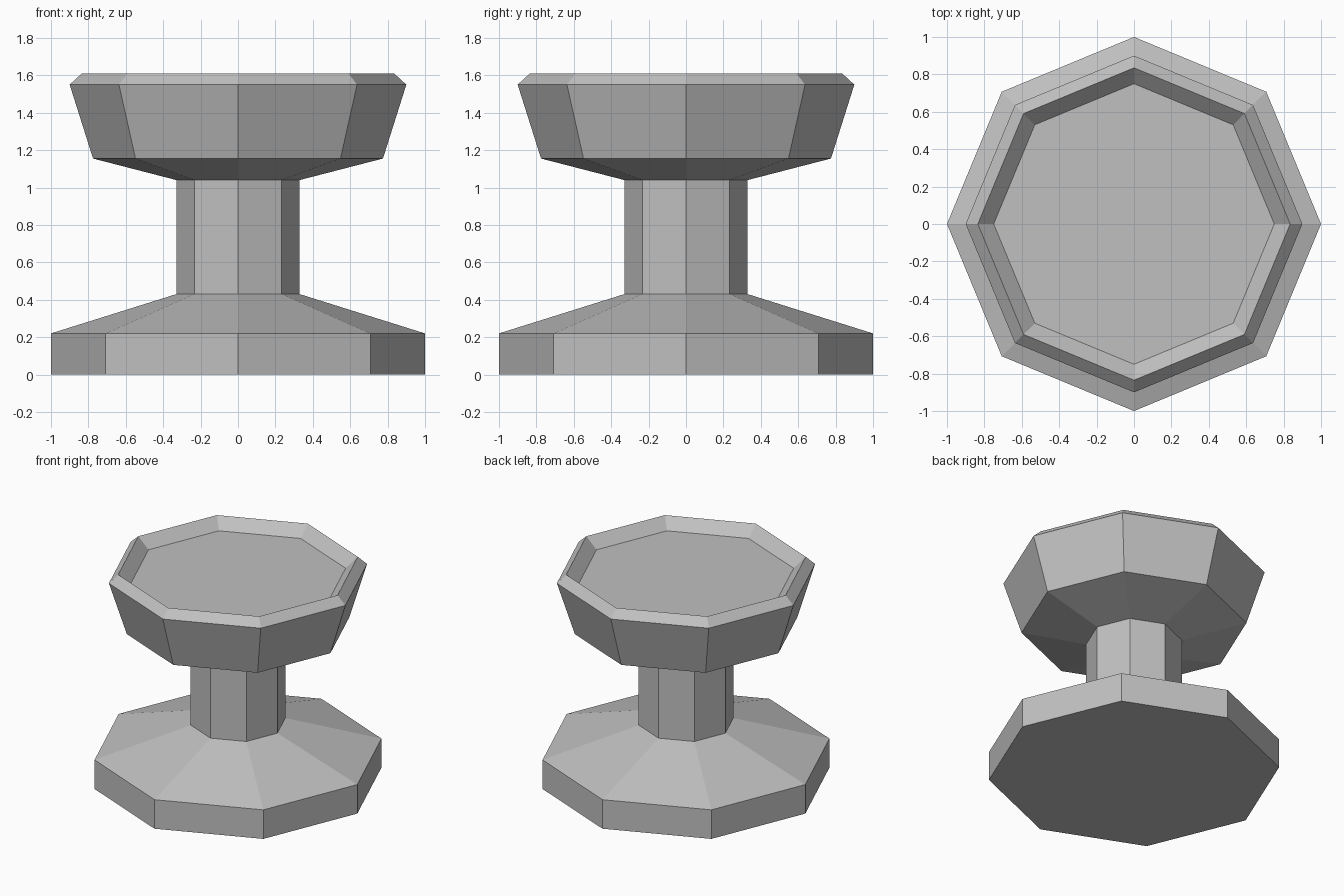
import bpy
import bmesh
from math import cos, sin, tau

cube = bpy.data.objects.get("Cube")
if cube:
    bpy.data.objects.remove(cube, do_unlink=True)

SIDES = 8

stone = bpy.data.materials.new("light_grey_stone")
stone.use_nodes = True
grey = (0.53, 0.53, 0.53, 1.0)
stone.diffuse_color = grey
bsdf = next(n for n in stone.node_tree.nodes if n.type == 'BSDF_PRINCIPLED')
bsdf.inputs["Base Color"].default_value = grey


def lathe(name, profile):
    """Flat-sided solid from (radius, height) rings, capped at both ends."""
    bm = bmesh.new()
    rings = [[bm.verts.new((r * cos(tau * i / SIDES), r * sin(tau * i / SIDES), z))
              for i in range(SIDES)] for r, z in profile]
    for low, high in zip(rings, rings[1:]):
        for i in range(SIDES):
            j = (i + 1) % SIDES
            bm.faces.new((low[i], low[j], high[j], high[i]))
    bm.faces.new(rings[0][::-1])
    bm.faces.new(rings[-1])
    mesh = bpy.data.meshes.new(name)
    bm.to_mesh(mesh)
    bm.free()
    mesh.materials.append(stone)
    obj = bpy.data.objects.new(name, mesh)
    bpy.context.collection.objects.link(obj)
    return obj


# One continuous pedestal: plinth, sloped foot, column, bowl and recessed basin
lathe("pedestal_basin", [
    (1.0, 0.0), (1.0, 0.22),        # plinth
    (0.33, 0.43), (0.33, 1.04),     # foot slope and column
    (0.775, 1.155), (0.9, 1.55),    # bowl underside and wall
    (0.835, 1.61), (0.75, 1.53),    # rim crest and basin floor
])
